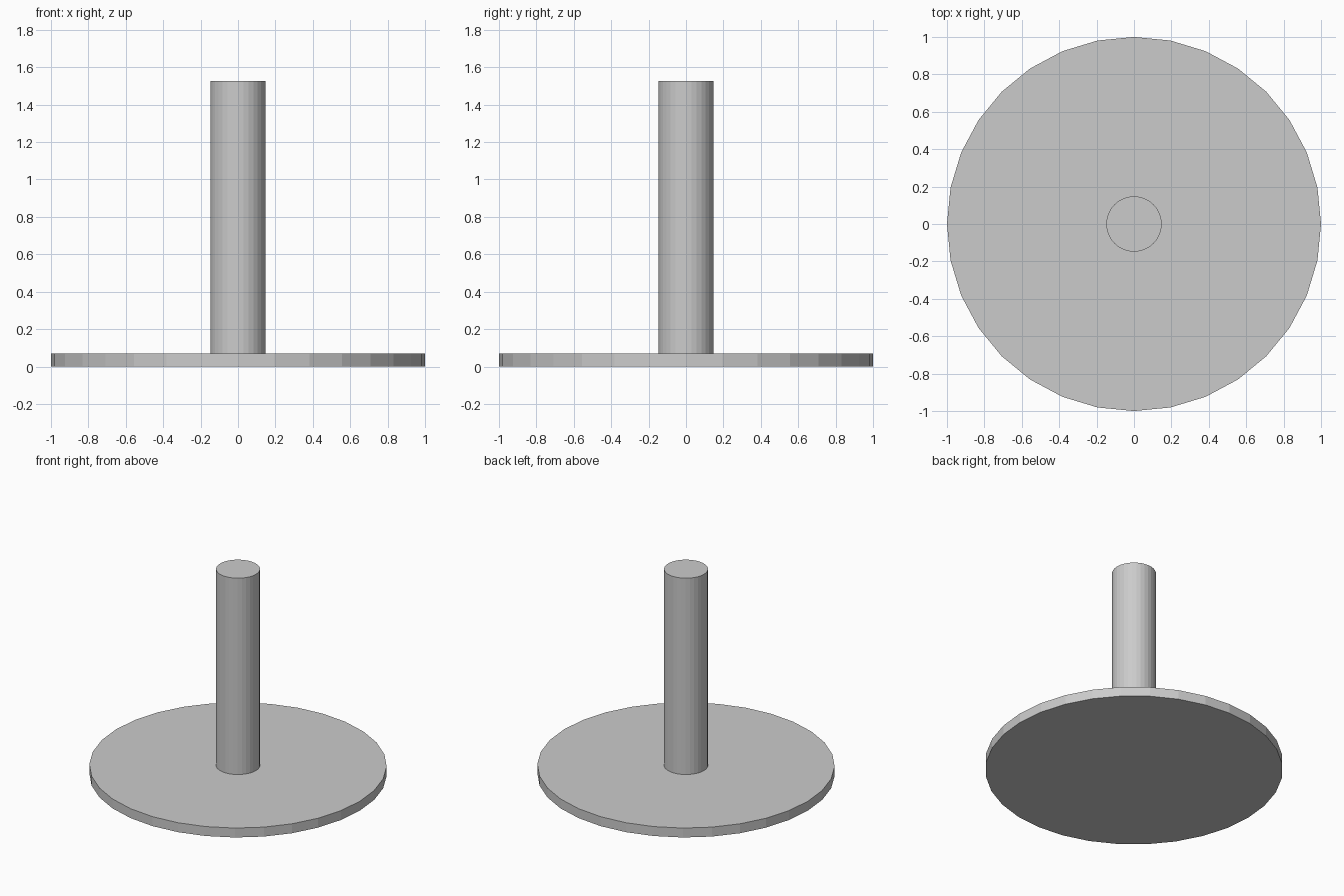
import bpy

if "Cube" in bpy.data.objects:
    bpy.data.objects.remove(bpy.data.objects["Cube"])


def cylinder(name, radius, z0, z1, sides=32):
    """Upright flat-faced cylinder between two heights."""
    bpy.ops.mesh.primitive_cylinder_add(
        vertices=sides, radius=radius, depth=z1 - z0, location=(0, 0, (z0 + z1) / 2))
    obj = bpy.context.object
    obj.name = name
    return obj


BASE_TOP = 0.07

# Round base plate
cylinder("base_plate", 1.0, 0.0, BASE_TOP)

# Upright post standing on the plate
cylinder("post", 0.148, BASE_TOP, 1.527)
